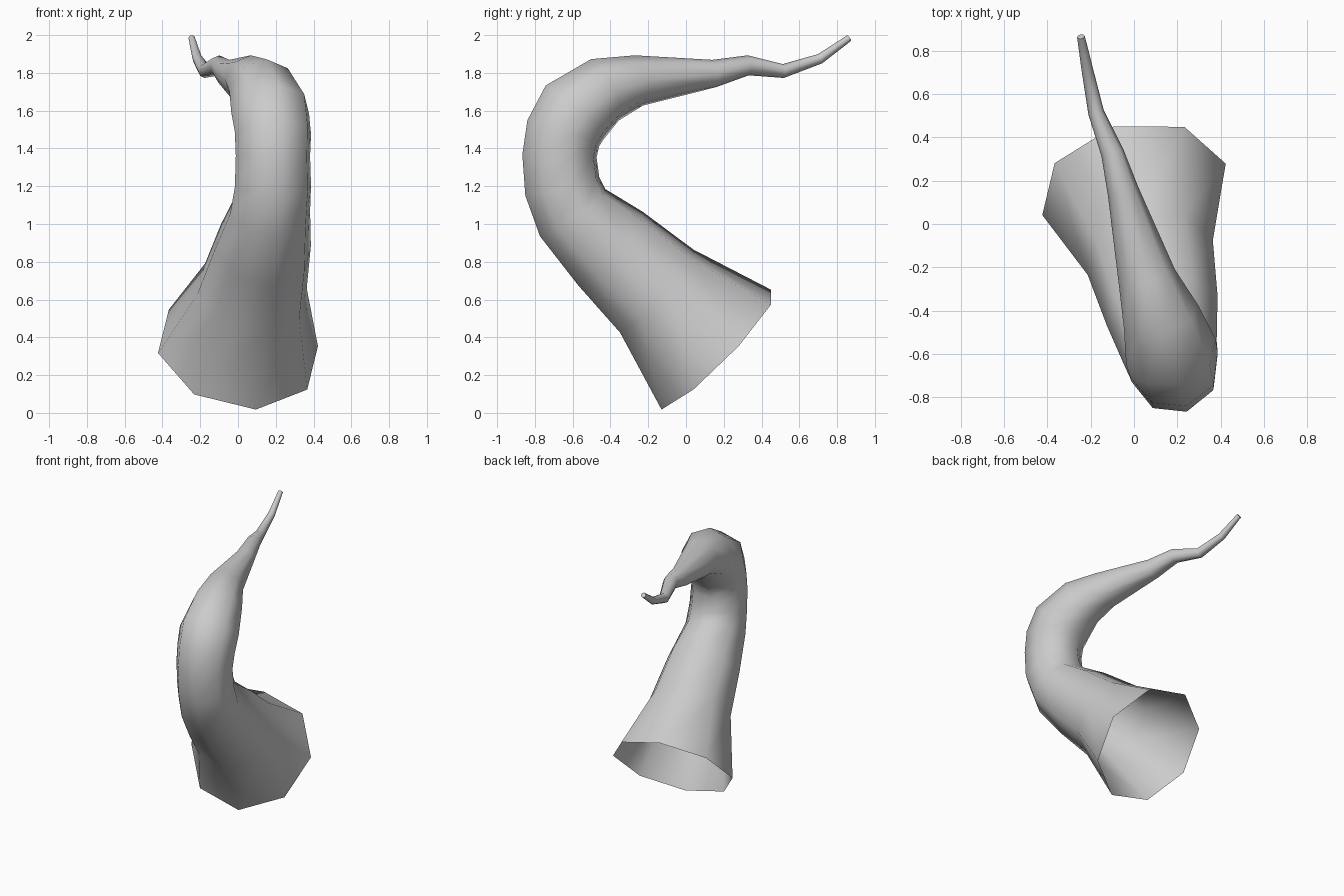
import bpy, bmesh, math
from mathutils import Vector

if "Cube" in bpy.data.objects:
    bpy.data.objects.remove(bpy.data.objects["Cube"])

SIDES = 8
# centre line of the horn: x, y, z, radius
PATH = [
    (0.00, 0.16, 0.335, 0.44),
    (0.075, -0.155, 0.645, 0.30),
    (0.13, -0.40, 0.87, 0.265),
    (0.17, -0.60, 1.06, 0.22),
    (0.185, -0.655, 1.20, 0.21),
    (0.185, -0.67, 1.36, 0.205),
    (0.185, -0.65, 1.48, 0.21),
    (0.17, -0.59, 1.59, 0.215),
    (0.125, -0.43, 1.71, 0.18),
    (0.06, -0.25, 1.76, 0.135),
    (-0.05, 0.15, 1.797, 0.073),
    (-0.10, 0.33, 1.84, 0.053),
    (-0.175, 0.515, 1.81, 0.037),
    (-0.215, 0.71, 1.875, 0.027),
    (-0.245, 0.865, 1.985, 0.018),
]

points = [Vector(p[:3]) for p in PATH]
segments = [(b - a).normalized() for a, b in zip(points, points[1:])]
# each ring faces halfway between its neighbouring segments
normals = [segments[0]]
normals += [(a + b).normalized() for a, b in zip(segments, segments[1:])]
normals += [segments[-1]]

# sweep an octagon along the path without twisting
bm = bmesh.new()
axis = Vector((0.18, -0.54, -0.67))
previous = normals[0]
rings = []
for p, n, row in zip(points, normals, PATH):
    axis.rotate(previous.rotation_difference(n))
    axis = (axis - n * axis.dot(n)).normalized()
    side = n.cross(axis)
    ring = []
    for i in range(SIDES):
        a = 2 * math.pi * i / SIDES
        ring.append(bm.verts.new(p + (axis * math.cos(a) + side * math.sin(a)) * row[3]))
    rings.append(ring)
    previous = n

for low, high in zip(rings, rings[1:]):
    for i in range(SIDES):
        j = (i + 1) % SIDES
        bm.faces.new((low[i], low[j], high[j], high[i]))
bm.faces.new(rings[-1])  # small tip cap, base stays open

mesh = bpy.data.meshes.new("horn")
bm.to_mesh(mesh)
bm.free()
horn = bpy.data.objects.new("horn", mesh)
bpy.context.collection.objects.link(horn)

# smooth sides, crisp tip
bpy.context.view_layer.objects.active = horn
horn.select_set(True)
bpy.ops.object.shade_smooth_by_angle(angle=math.radians(60))
